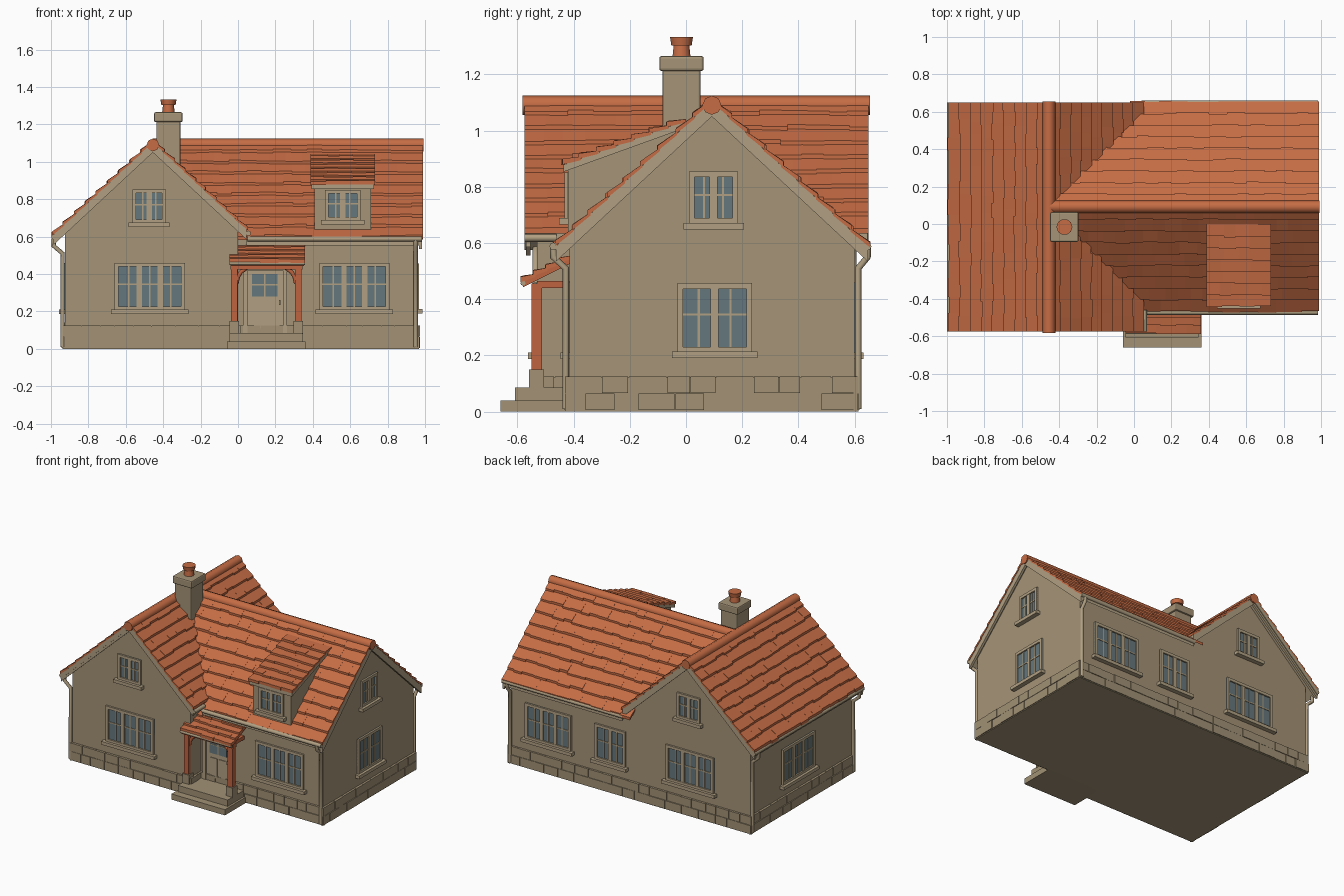
import bpy, bmesh, math, random

if "Cube" in bpy.data.objects:
    bpy.data.objects.remove(bpy.data.objects["Cube"])
random.seed(4)

def material(name, r, g, b):
    m = bpy.data.materials.new(name)
    m.diffuse_color = (r, g, b, 1)
    m.use_nodes = True
    m.node_tree.nodes["Principled BSDF"].inputs["Base Color"].default_value = m.diffuse_color
    return m

WALL = material("plaster tan", 0.376, 0.295, 0.185)
TRIM = material("trim beige", 0.44, 0.352, 0.225)
STONE = material("plinth stone", 0.36, 0.285, 0.178)
TILE = material("roof terracotta", 0.56, 0.15, 0.058)
WOOD = material("porch wood", 0.52, 0.125, 0.05)
GLASS = material("window glass", 0.13, 0.185, 0.2)

def finish(name, bm, mats, smooth=False):
    bmesh.ops.recalc_face_normals(bm, faces=bm.faces)
    me = bpy.data.meshes.new(name)
    bm.to_mesh(me)
    bm.free()
    ob = bpy.data.objects.new(name, me)
    bpy.context.collection.objects.link(ob)
    for m in mats:
        me.materials.append(m)
    if smooth:
        for p in me.polygons:
            p.use_smooth = len(p.vertices) == 4
    return ob

def add_prism(bm, a, b, mat=0):
    """Solid between two matching rings of points."""
    va, vb = [bm.verts.new(p) for p in a], [bm.verts.new(p) for p in b]
    n = len(a)
    faces = [bm.faces.new(va), bm.faces.new(vb[::-1])]
    faces += [bm.faces.new((va[i], va[(i + 1) % n], vb[(i + 1) % n], vb[i])) for i in range(n)]
    for f in faces:
        f.material_index = mat

def add_box(bm, p, q, mat=0):
    ring = lambda z: [(p[0], p[1], z), (q[0], p[1], z), (q[0], q[1], z), (p[0], q[1], z)]
    add_prism(bm, ring(p[2]), ring(q[2]), mat)

def boxes(name, items, mats):
    bm = bmesh.new()
    for it in items:
        add_box(bm, *it)
    return finish(name, bm, mats)

def prism(name, a, b, mat):
    bm = bmesh.new()
    add_prism(bm, a, b)
    return finish(name, bm, [mat])

def tube(name, pts, r, mat):
    cu = bpy.data.curves.new(name, 'CURVE')
    cu.dimensions = '3D'
    cu.bevel_depth, cu.bevel_resolution, cu.use_fill_caps = r, 2, True
    sp = cu.splines.new('POLY')
    sp.points.add(len(pts) - 1)
    for sp_pt, p in zip(sp.points, pts):
        sp_pt.co = (*p, 1)
    cu.materials.append(mat)
    ob = bpy.data.objects.new(name, cu)
    bpy.context.collection.objects.link(ob)

# Shared dimensions: ridge centres, roof height and pitch
XC, YC, ZR, S = -0.455, 0.092, 1.105, 0.93
XL, XW, XR, YF, YM, YB = -0.925, 0.0, 0.955, -0.53, -0.415, 0.60
wall_z = lambda d: ZR - 0.03 - S * d

# Walls
prof = [(YM, 0), (YB, 0), (YB, wall_z(YB - YC)), (YC, wall_z(0)), (YM, wall_z(YC - YM))]
prism("main_walls", [(XW - 0.04, y, z) for y, z in prof], [(XR, y, z) for y, z in prof], WALL)
prof = [(XL, 0), (XW, 0), (XW, wall_z(XW - XC)), (XC, wall_z(0)), (XL, wall_z(XC - XL))]
prism("wing_walls", [(x, YF, z) for x, z in prof], [(x, YB, z) for x, z in prof], WALL)

# Roof slopes: a runs along the ridge, d is plan distance down the slope
main_front = lambda a, d, z: (a, YC - d, z)
main_back = lambda a, d, z: (a, YC + d, z)
wing_left = lambda a, d, z: (XC - d, a, z)
wing_right = lambda a, d, z: (XC + d, a, z)

def tiles(name, fr, depth, n, lo, hi, z0=ZR, s=S):
    """Overlapping courses of slightly uneven tiles."""
    bm = bmesh.new()
    step = depth / n
    for i in range(n):
        d0, a, end = i * step, lo(i * step), hi(i * step)
        while a < end - 0.001:
            b = a + random.uniform(0.06, 0.1)
            if b > end - 0.04:
                b = end
            d1 = d0 + step + random.uniform(0.002, 0.011)
            k = random.uniform(-0.002, 0.002)
            up, dn = z0 - s * d0, z0 - s * d1
            sec = [(d0, up - 0.006), (d0, up + 0.006), (d1, dn + 0.022 + k), (d1, dn + 0.002)]
            add_prism(bm, [fr(a, d, z) for d, z in sec], [fr(b, d, z) for d, z in sec])
            a = b
    return finish(name, bm, [TILE])

def slab(name, fr, pts, thick=0.035, z0=ZR, s=S, mat=TRIM):
    prism(name, [fr(a, d, z0 - s * d) for a, d in pts],
          [fr(a, d, z0 - s * d - thick) for a, d in pts], mat)

Y0, Y1, X1, DM, DL, DR = -0.575, 0.65, 0.988, 0.555, 0.532, 0.50
for nm, fr in (("front", main_front), ("back", main_back)):
    tiles("main_roof_tiles_" + nm, fr, DM, 9, lambda d: XC + min(d, DR) - 0.06 * (d > 0.05), lambda d: X1)
    slab("main_roof_deck_" + nm, fr, [(XC, 0), (X1 - 0.005, 0), (X1 - 0.005, DM), (XC + DR, DM), (XC + DR, DR)])
    slab("main_verge_board_" + nm, fr, [(X1 - 0.02, 0), (X1 - 0.003, 0), (X1 - 0.003, DM), (X1 - 0.02, DM)], 0.055)
tiles("wing_roof_tiles_left", wing_left, DL, 9, lambda d: Y0, lambda d: Y1)
tiles("wing_roof_tiles_right_front", wing_right, DR, 9, lambda d: Y0, lambda d: YC - d + 0.03)
tiles("wing_roof_tiles_right_back", wing_right, DR, 9, lambda d: YC + d - 0.03, lambda d: Y1)
slab("wing_roof_deck_left", wing_left, [(Y0, 0), (Y1, 0), (Y1, DL), (Y0, DL)])
for nm, e, v in (("front", Y0 + 0.005, -1), ("back", Y1 - 0.005, 1)):
    slab("wing_roof_deck_right_" + nm, wing_right, [(e, 0), (YC, 0), (YC + v * DR, DR), (e, DR)])
    for side, fr, d in (("left", wing_left, DL), ("right", wing_right, DR)):
        slab(f"wing_verge_board_{nm}_{side}", fr, [(e, 0), (e - v * 0.017, 0), (e - v * 0.017, d), (e, d)], 0.055)

# Ridge caps
tube("main_ridge_cap", [(XC, YC, 1.09), (0.993, YC, 1.09)], 0.034, TILE)
tube("wing_ridge_cap", [(XC, -0.582, 1.09), (XC, 0.655, 1.09)], 0.034, TILE)

# Gutters and downpipes
GZ = 0.588
tube("gutter_main_front", [(0.05, -0.472, GZ), (0.985, -0.472, GZ)], 0.014, TRIM)
tube("gutter_main_back", [(0.04, 0.646, GZ), (0.985, 0.646, GZ)], 0.014, TRIM)
tube("gutter_wing_left", [(-0.985, Y0, GZ + 0.01), (-0.985, Y1, GZ + 0.01)], 0.014, TRIM)
tube("gutter_wing_right", [(0.055, Y0, GZ + 0.03), (0.055, -0.46, GZ + 0.03)], 0.014, TRIM)
for i, (gx, gy, px, py) in enumerate([(0.95, -0.472, 0.95, -0.428), (0.95, 0.646, 0.95, 0.613),
                                      (-0.985, -0.535, -0.938, -0.535), (-0.985, 0.595, -0.938, 0.595)]):
    tube(f"downpipe_{i + 1}", [(gx, gy, GZ), (gx, gy, 0.55), (px, py, 0.51), (px, py, 0.01)], 0.012, TRIM)

# Wall frames: u along the wall, o outward, z up
def front(y): return lambda u, o, z: (u, y - o, z)
def back(y): return lambda u, o, z: (u, y + o, z)
def right(x): return lambda u, o, z: (x + o, u, z)
def left(x): return lambda u, o, z: (x - o, u, z)

def bar(fr, u0, u1, z0, z1, o, mat=0):
    p, q = fr(u0, -0.004, z0), fr(u1, o, z1)
    return (tuple(map(min, p, q)), tuple(map(max, p, q)), mat)

def window(name, fr, c, w, z0, z1, lights, rail=0.55):
    """Surround, sill, glass, mullions and glazing bars."""
    u0, u1, t = c - w / 2, c + w / 2, 0.02
    it = [bar(fr, u0, u1, z0, z1, 0.003, 1),
          bar(fr, u0, u0 + t, z0, z1, 0.013), bar(fr, u1 - t, u1, z0, z1, 0.013),
          bar(fr, u0, u1, z1 - t, z1, 0.013), bar(fr, u0, u1, z0, z0 + t, 0.013),
          bar(fr, u0 - 0.02, u1 + 0.02, z0 - 0.02, z0 + 0.003, 0.032)]
    lw, zm = (w - 2 * t) / lights, z0 + (z1 - z0) * rail
    for i in range(lights):
        a = u0 + t + i * lw
        if i:
            it.append(bar(fr, a - 0.014, a + 0.014, z0, z1, 0.011))
        it.append(bar(fr, a + lw / 2 - 0.004, a + lw / 2 + 0.004, z0, z1, 0.007))
    it.append(bar(fr, u0, u1, zm - 0.004, zm + 0.004, 0.007))
    boxes(name, it, [TRIM, GLASS])

fw, fm, bk, rt, lf = front(YF), front(YM), back(YB), right(XR), left(XL)
window("window_front_wing", fw, -0.472, 0.375, 0.207, 0.46, 3)
window("window_front_gable", fw, -0.475, 0.18, 0.672, 0.852, 2)
window("window_front_main", fm, 0.622, 0.375, 0.207, 0.46, 3)
window("window_right_lower", rt, 0.102, 0.265, 0.21, 0.457, 2)
window("window_right_gable", rt, 0.098, 0.175, 0.668, 0.855, 2)
window("window_back_main", bk, 0.655, 0.36, 0.207, 0.46, 3)
window("window_back_middle", bk, 0.17, 0.24, 0.207, 0.46, 2)
window("window_back_wing", bk, -0.455, 0.375, 0.207, 0.46, 3)
window("window_back_gable", bk, -0.445, 0.18, 0.672, 0.852, 2)
window("window_left", lf, 0.07, 0.36, 0.207, 0.46, 3)

# Plinth: two courses of uneven blocks over a thin backing
runs = [(fw, XL - 0.014, XW + 0.014), (fm, XW, XR + 0.014), (rt, YM - 0.014, YB + 0.014),
        (bk, XL - 0.014, XR + 0.014), (lf, YF - 0.014, YB + 0.014), (right(XW), YF - 0.014, YM)]
items = []
for fr, u0, u1 in runs:
    items.append(bar(fr, u0, u1, 0, 0.122, 0.01))
    for z0, z1 in ((0.005, 0.064), (0.067, 0.125)):
        u = u0
        while u < u1 - 0.001:
            e = u + random.uniform(0.07, 0.14)
            if e > u1 - 0.05:
                e = u1
            items.append(bar(fr, u, e - 0.003, z0, z1, random.uniform(0.013, 0.018)))
            u = e
boxes("stone_plinth", items, [STONE])

# Dormer
prof = [(-0.42, 0.6), (-0.42, 0.865), (-0.03, 1.0), (-0.03, 0.95)]
prism("dormer_walls", [(0.41, y, z) for y, z in prof], [(0.71, y, z) for y, z in prof], WALL)
window("dormer_window", front(-0.42), 0.56, 0.19, 0.685, 0.85, 2)
dorm = lambda a, d, z: (a, -d, z)
tiles("dormer_roof_tiles", dorm, 0.435, 7, lambda d: 0.388, lambda d: 0.732, 1.035, 0.36)
slab("dormer_roof_deck", dorm, [(0.392, 0), (0.728, 0), (0.728, 0.435), (0.392, 0.435)], 0.025, 1.035, 0.36)

# Chimney with cap and pot
CX, CY = -0.372, -0.016
cb = boxes("chimney", [((CX - 0.065, CY - 0.068, 0.85), (CX + 0.065, CY + 0.068, 1.22), 0),
                       ((CX - 0.076, CY - 0.079, 1.212), (CX + 0.076, CY + 0.079, 1.265), 0)], [WALL])
bev = cb.modifiers.new("soft_edges", 'BEVEL')
bev.width, bev.segments = 0.008, 2
bm = bmesh.new()
for z0, z1, r0, r1 in ((1.26, 1.305, 0.034, 0.029), (1.303, 1.333, 0.038, 0.043)):
    ring = lambda r, z: [(CX + r * math.cos(i * math.pi / 5), CY + r * math.sin(i * math.pi / 5), z) for i in range(10)]
    add_prism(bm, ring(r0, z0), ring(r1, z1))
finish("chimney_pot", bm, [TILE], True)

# Porch: steps, pedestals, posts, beams, braces and roof
boxes("porch_steps", [((-0.06, -0.66, 0), (0.36, -0.42, 0.04), 0),
                      ((-0.045, -0.608, 0.04), (0.345, -0.41, 0.085), 0)], [STONE])
wood = [((-0.04, -0.55, 0.425), (0.345, -0.512, 0.455), 0)]
for i, px in enumerate((-0.02, 0.322)):
    boxes(f"porch_pedestal_{i + 1}", [((px - 0.026, -0.558, 0.08), (px + 0.026, -0.505, 0.15), 0)], [STONE])
    wood += [((px - 0.018, -0.549, 0.15), (px + 0.018, -0.513, 0.45), 0),
             ((px - 0.018, -0.53, 0.44), (px + 0.018, -0.41, 0.465), 0)]
    v = 1 if i == 0 else -1
    tube(f"porch_brace_{i + 1}", [(px + v * a, -0.531, z) for a, z in
                                  ((0.012, 0.35), (0.02, 0.385), (0.035, 0.41), (0.065, 0.432))], 0.011, WOOD)
boxes("porch_frame", wood, [WOOD])
porch = lambda a, d, z: (a, -0.405 - d, z)
tiles("porch_roof_tiles", porch, 0.175, 4, lambda d: -0.045, lambda d: 0.358, 0.55, 0.5)
slab("porch_roof_deck", porch, [(-0.04, 0), (0.353, 0), (0.353, 0.175), (-0.04, 0.175)], 0.02, 0.55, 0.5, WOOD)
tube("porch_gutter", [(-0.045, -0.58, 0.457), (0.358, -0.58, 0.457)], 0.009, TRIM)

# Front door with a glazed panel
boxes("front_door", [bar(fm, 0.045, 0.245, 0.085, 0.43, 0.008),
                     bar(fm, 0.028, 0.05, 0.085, 0.44, 0.02), bar(fm, 0.24, 0.262, 0.085, 0.44, 0.02),
                     bar(fm, 0.028, 0.262, 0.42, 0.445, 0.02), bar(fm, 0.075, 0.21, 0.28, 0.40, 0.011, 1),
                     bar(fm, 0.139, 0.146, 0.28, 0.40, 0.014), bar(fm, 0.075, 0.21, 0.34, 0.346, 0.014),
                     bar(fm, 0.085, 0.135, 0.11, 0.25, 0.013), bar(fm, 0.15, 0.2, 0.11, 0.25, 0.013),
                     bar(fm, 0.218, 0.228, 0.235, 0.26, 0.025)], [TRIM, GLASS])
